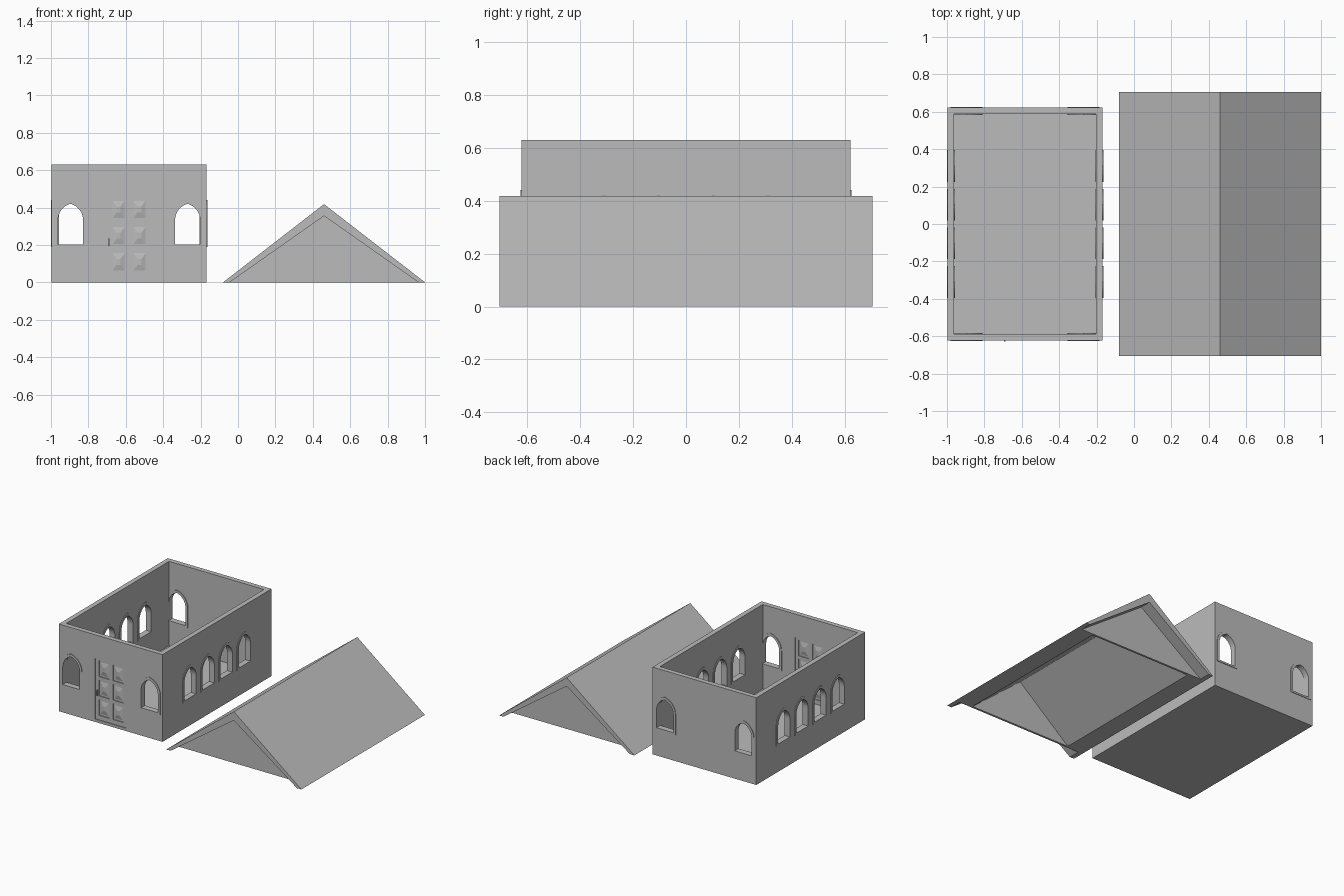
import bpy
import bmesh
import math
from mathutils import Vector

cube = bpy.data.objects.get("Cube")
if cube:
    bpy.data.objects.remove(cube, do_unlink=True)

gray = bpy.data.materials.new("plain_gray")
gray.use_nodes = True
GRAY = (0.5, 0.5, 0.5, 1)
gray.diffuse_color = GRAY
gray.node_tree.nodes["Principled BSDF"].inputs["Base Color"].default_value = GRAY


def place(axis, u, v, d):
    """Point from outline coordinates (u, v = z) at depth d along an axis."""
    return Vector((d, u, v)) if axis == "x" else Vector((u, d, v))


def finish(name, bm):
    bmesh.ops.recalc_face_normals(bm, faces=bm.faces)
    mesh = bpy.data.meshes.new(name)
    bm.to_mesh(mesh)
    bm.free()
    mesh.materials.append(gray)
    obj = bpy.data.objects.new(name, mesh)
    bpy.context.collection.objects.link(obj)
    return obj


def prism(name, outline, axis, lo, hi, taper=1.0):
    """Extrude an outline; the far end may shrink about its centre."""
    bm = bmesh.new()
    cu = sum(p[0] for p in outline) / len(outline)
    cv = sum(p[1] for p in outline) / len(outline)
    a = [bm.verts.new(place(axis, u, v, lo)) for u, v in outline]
    b = [bm.verts.new(place(axis, cu + (u - cu) * taper, cv + (v - cv) * taper, hi))
         for u, v in outline]
    bm.faces.new(a)
    bm.faces.new(b)
    for i in range(len(a)):
        j = (i + 1) % len(a)
        bm.faces.new((a[i], a[j], b[j], b[i]))
    return finish(name, bm)


def ring(name, outer, inner, axis, lo, hi):
    """Frame with matching outer and inner outlines."""
    bm = bmesh.new()
    loops = [[bm.verts.new(place(axis, u, v, d)) for u, v in line]
             for line, d in ((outer, lo), (outer, hi), (inner, hi), (inner, lo))]
    for k in range(4):
        a, b = loops[k], loops[(k + 1) % 4]
        for i in range(len(a)):
            j = (i + 1) % len(a)
            bm.faces.new((a[i], a[j], b[j], b[i]))
    return finish(name, bm)


def rect(u0, u1, v0, v1):
    return [(u0, v0), (u1, v0), (u1, v1), (u0, v1)]


def arch(c, w, base, spring, top, steps=8):
    """Pointed arch outline made of two circular arcs."""
    h = top - spring
    r = (w * w + h * h) / (2 * w)
    end = math.asin(h / r)
    arc = [(w - r + r * math.cos(end * i / steps), spring + r * math.sin(end * i / steps))
           for i in range(steps + 1)]
    right = [(c + u, v) for u, v in arc]
    left = [(c - u, v) for u, v in reversed(arc[:-1])]
    return [(c - w, base), (c + w, base)] + right + left


def cut(obj, cutter):
    cutter.hide_render = True
    mod = obj.modifiers.new("cut", "BOOLEAN")
    mod.operation = "DIFFERENCE"
    mod.solver = "EXACT"
    mod.object = cutter
    bpy.context.view_layer.objects.active = obj
    bpy.ops.object.modifier_apply(modifier=mod.name)
    bpy.data.objects.remove(cutter, do_unlink=True)


# House shell: open box with a floor
X0, X1, Y, H, T = -0.997, -0.168, 0.622, 0.63, 0.035
MID = (X0 + X1) / 2
LIP = 0.004
walls = prism("house_walls", rect(X0, X1, 0, H), "y", -Y, Y)
cut(walls, prism("room", rect(X0 + T, X1 - T, 0.02, H + 0.1), "y", -Y + T, Y - T))

# Arched windows with frames: two per end wall, four per side wall
spots = []
for c in (MID - 0.313, MID + 0.313):
    spots += [("front", "y", c, -Y, -Y + T), ("back", "y", c, Y - T, Y)]
for c in (-0.31, -0.103, 0.103, 0.31):
    spots += [("right", "x", c, X0, X0 + T), ("left", "x", c, X1 - T, X1)]
for side, axis, c, lo, hi in spots:
    lo, hi = lo - LIP, hi + LIP
    cut(walls, prism("opening", arch(c, 0.076, 0.197, 0.333, 0.43), axis, lo, hi))
    ring(side + "_window_frame", arch(c, 0.085, 0.19, 0.333, 0.44),
         arch(c, 0.067, 0.203, 0.333, 0.42), axis, lo, hi)

# Door: shallow recess on both faces with six raised panels
DOOR = 0.124
for face, inward in ((-Y, 1), (-Y + T, -1)):
    door = face + 0.006 * inward
    deep = door + 0.007 * inward
    out = face - 0.01 * inward
    cut(walls, prism("door_recess", rect(MID - DOOR, MID + DOOR, 0.02, 0.46), "y", out, door))
    for c in (MID - 0.056, MID + 0.056):
        for z in (0.11, 0.25, 0.39):
            cut(walls, prism("panel_recess", rect(c - 0.042, c + 0.042, z - 0.058, z + 0.058),
                             "y", out, deep))
            prism("door_panel", rect(c - 0.032, c + 0.032, z - 0.046, z + 0.046),
                  "y", deep, door, 0.35)

# Door handle
prism("door_handle", rect(MID - 0.112, MID - 0.105, 0.195, 0.235), "y", -Y - 0.006, -Y + 0.008)

# Roof standing beside the house: overhanging slopes
RX, HALF, TOP, RY = 0.46, 0.54, 0.418, 0.705
IN_HALF, IN_TOP = 0.505, 0.355
prism("roof_slopes", [(RX - HALF, 0), (RX, TOP), (RX + HALF, 0),
                      (RX + IN_HALF, 0), (RX, IN_TOP), (RX - IN_HALF, 0)], "y", -RY, RY)

# Recessed gables and hollow underside
gable = prism("roof_gables", [(RX - IN_HALF, 0), (RX, IN_TOP), (RX + IN_HALF, 0)],
              "y", -Y, Y)
slope = 0.335 / 0.405
cut(gable, prism("attic", [(RX - 0.405 - 0.05 / slope, -0.05), (RX, 0.335),
                           (RX + 0.405 + 0.05 / slope, -0.05)], "y", -Y + 0.015, Y - 0.015))

# Small locating pins at the corners of the hollow
for sx in (-1, 1):
    for sy in (-1, 1):
        x = RX + sx * 0.405
        pin = prism("roof_pin", [(x + 0.01 * math.cos(a * math.pi / 6),
                                  0.01 + 0.01 * math.sin(a * math.pi / 6)) for a in range(12)],
                    "y", sy * (Y - 0.025), sy * (Y - 0.005))
